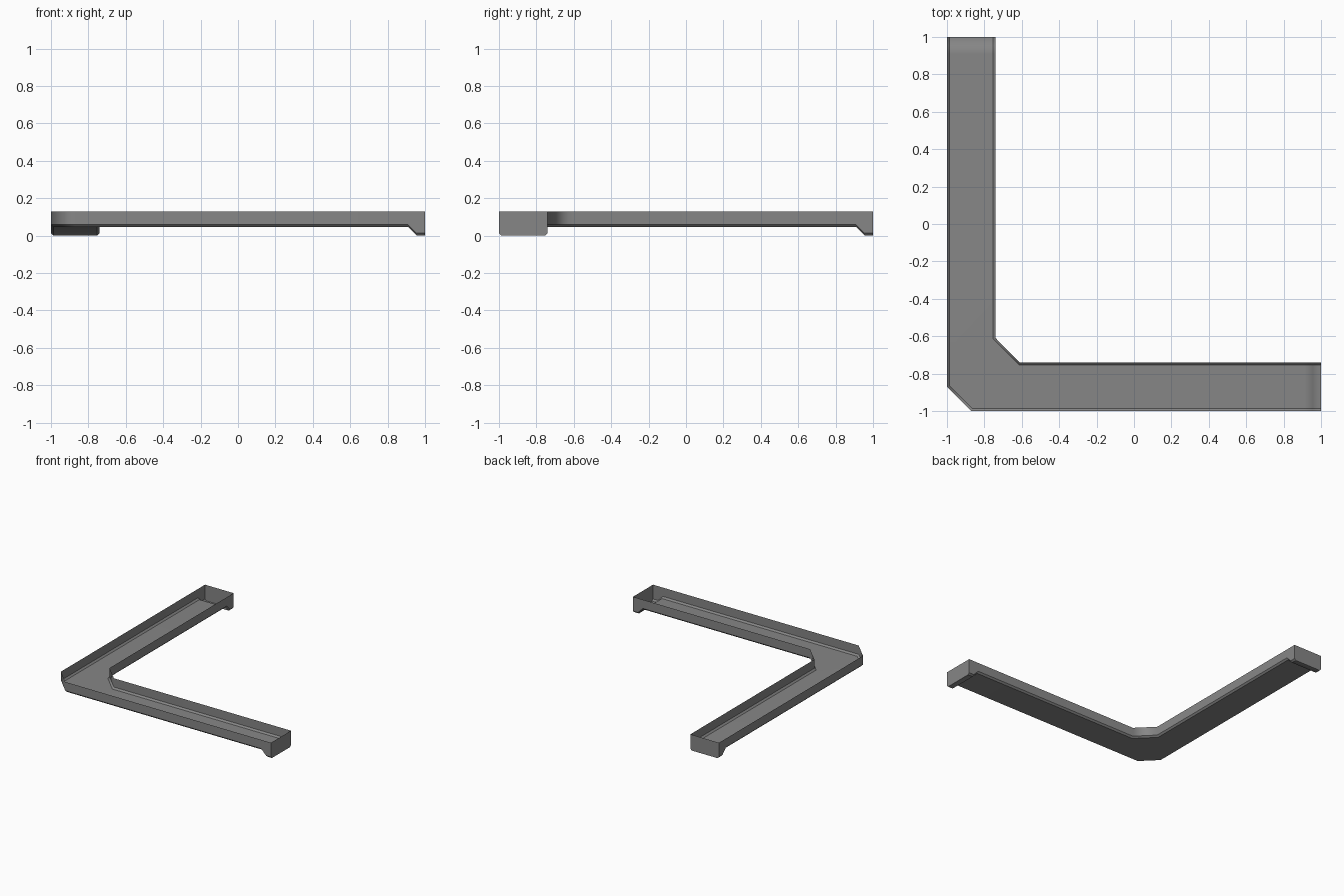
import bpy
import bmesh
from mathutils import Vector

cube = bpy.data.objects.get("Cube")
if cube:
    bpy.data.objects.remove(cube, do_unlink=True)

WIDTH, TOP, FLOOR, BEVEL = 0.26, 0.13, 0.045, 0.013
CUT = 0.13          # size of the clipped corner in plan
MITRE = 0.414       # tan(22.5 degrees)

grey = bpy.data.materials.new("gutter grey")
grey.use_nodes = True
colour = (0.24, 0.24, 0.24, 1)
grey.diffuse_color = colour
grey.node_tree.nodes["Principled BSDF"].inputs["Base Color"].default_value = colour


def section(x, floor, lean=0.0, shift=0.0):
    """Open trough section across the leg that runs along x."""
    outer = Vector((x, -1, 0))
    inner = Vector((x + shift, -1 + WIDTH, 0))
    inset = Vector((lean, 1, 0)) * BEVEL
    up = Vector((0, 0, 1))
    return [outer + up * TOP, outer + up * (floor + BEVEL),
            outer + inset + up * floor, inner - inset + up * floor,
            inner + up * (floor + BEVEL), inner + up * TOP]


# One leg from its dropped outlet end to the corner, then its mirror image
leg = [section(1, 0), section(0.955, 0), section(0.91, FLOOR),
       section(-1 + CUT, FLOOR, MITRE, WIDTH)]
other_leg = [[Vector((p.y, p.x, p.z)) for p in s] for s in reversed(leg)]

bm = bmesh.new()
rings = [[bm.verts.new(p) for p in s] for s in leg + other_leg]
for a, b in zip(rings, rings[1:]):
    for i in range(len(a) - 1):
        bm.faces.new((a[i], a[i + 1], b[i + 1], b[i]))

# Lengthwise folds stay crisp; bends along the run are smooth
for f in bm.faces:
    f.smooth = True
for ring in rings:
    for a, b in zip(rings, rings[1:]):
        for i in range(len(a)):
            edge = bm.edges.get((a[i], b[i]))
            edge.smooth = False

# Flat end caps
for ring in (rings[0], rings[-1]):
    cap = bm.faces.new(ring)
    for e in cap.edges:
        e.smooth = False

bmesh.ops.recalc_face_normals(bm, faces=bm.faces)
# Make the walls face outward and the floor downward
floor_face = max(bm.faces, key=lambda f: f.calc_area() * abs(f.normal.z))
if floor_face.normal.z > 0:
    bmesh.ops.reverse_faces(bm, faces=bm.faces)

mesh = bpy.data.meshes.new("corner_gutter")
bm.to_mesh(mesh)
bm.free()
mesh.materials.append(grey)
gutter = bpy.data.objects.new("corner_gutter", mesh)
bpy.context.collection.objects.link(gutter)
weighted = gutter.modifiers.new("weighted normals", "WEIGHTED_NORMAL")
weighted.keep_sharp = True
